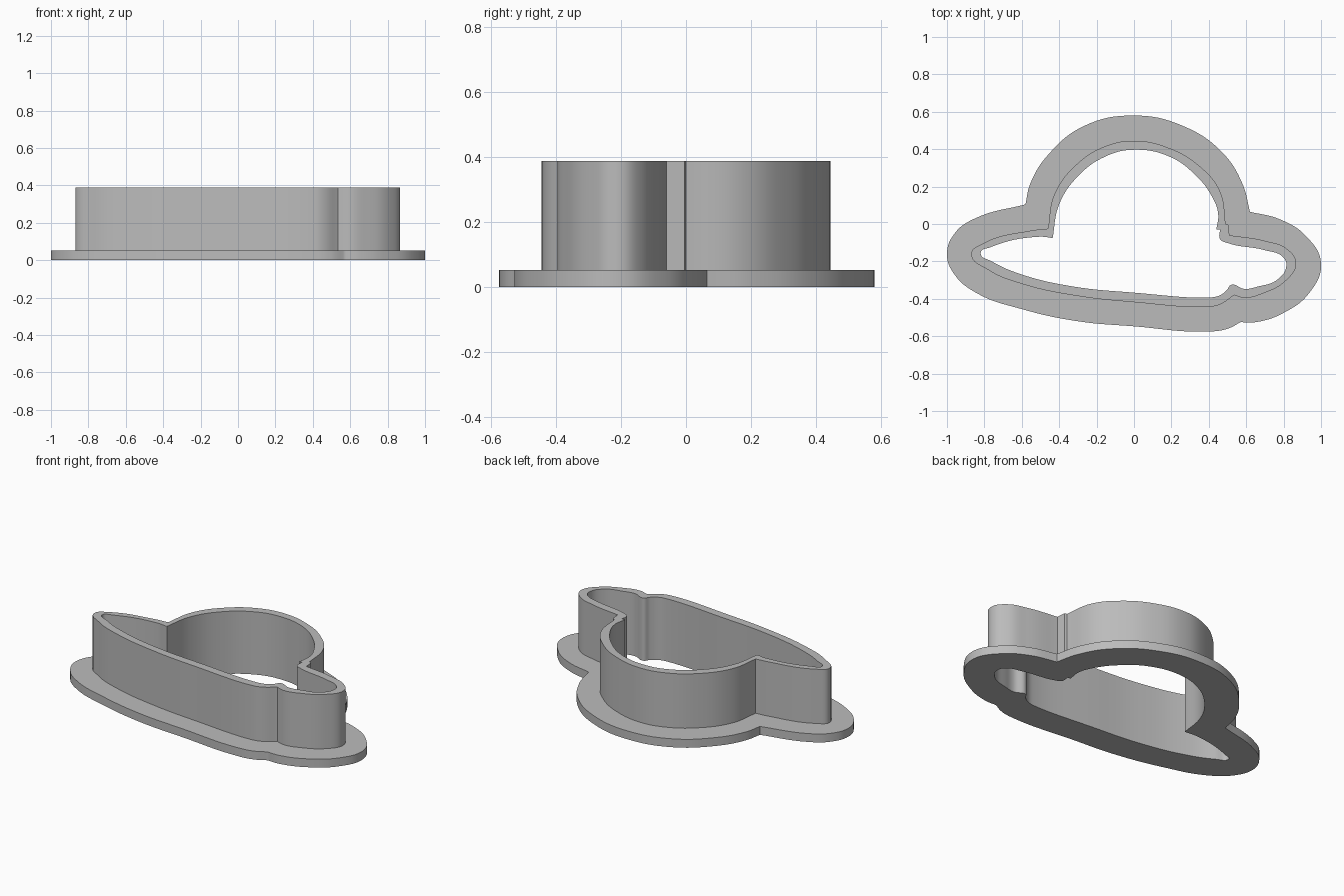
import bpy
import bmesh
import math

default_cube = bpy.data.objects.get("Cube")
if default_cube:
    bpy.data.objects.remove(default_cube, do_unlink=True)

FLANGE_HEIGHT = 0.052
TOTAL_HEIGHT = 0.388

# Hat outlines, clockwise from the crown; a trailing "corner" marks a sharp point
C = "corner"
flange_outline = [
    (0, .58), (.26, .525), (.47, .385), (.58, .215), (.62, .065, C),
    (.78, .025), (.92, -.065), (1, -.21), (.94, -.365), (.8, -.475),
    (.65, -.525), (.57, -.525, C), (.5, -.56), (.4, -.575), (0, -.547),
    (-.3, -.52), (-.6, -.455), (-.84, -.37), (-.96, -.27), (-1, -.16),
    (-.955, -.045), (-.85, .03), (-.58, .105, C), (-.555, .215),
    (-.455, .375), (-.265, .525)]

wall_outline = [
    (0, .445), (.19, .405), (.35, .31), (.46, .175), (.49, 0, C),
    (.505, -.005, C), (.51, -.06, C), (.7, -.09), (.82, -.135),
    (.867, -.21), (.815, -.3), (.68, -.375), (.59, -.395), (.535, -.38, C),
    (.46, -.43), (.4, -.443), (0, -.418), (-.3, -.385), (-.6, -.32),
    (-.78, -.245), (-.87, -.16), (-.81, -.105), (-.55, -.035),
    (-.46, -.025, C), (-.425, .16), (-.3, .325), (-.155, .415)]

cutting_outline = [
    (0, .397), (.19, .36), (.325, .265), (.415, .15), (.45, .055),
    (.44, -.03, C), (.46, -.03, C), (.46, -.08), (.495, -.1), (.7, -.14),
    (.795, -.175), (.815, -.22), (.77, -.295), (.66, -.335), (.59, -.347),
    (.52, -.325), (.495, -.355), (.455, -.383), (.4, -.393), (0, -.367),
    (-.32, -.335), (-.6, -.27), (-.76, -.2), (-.82, -.155), (-.77, -.125),
    (-.505, -.068), (-.435, -.075, C), (-.4, .105), (-.3, .255),
    (-.155, .36)]


def make_material(name, value):
    """Create one plain flat colour."""
    material = bpy.data.materials.new(name)
    material.use_nodes = True
    colour = (value, value, value, 1)
    material.diffuse_color = colour
    shader = material.node_tree.nodes["Principled BSDF"]
    shader.inputs["Base Color"].default_value = colour
    return material


def add_outline(curve, outline):
    """Add a closed smooth spline that breaks at the marked corners."""
    spline = curve.splines.new("BEZIER")
    spline.bezier_points.add(len(outline) - 1)
    spline.use_cyclic_u = True
    for point, (x, y, *corner) in zip(spline.bezier_points, outline):
        point.co = (x, y, 0)
        handle = "VECTOR" if corner else "AUTO"
        point.handle_left_type = handle
        point.handle_right_type = handle


def make_band(name, outside, inside, bottom, top, material):
    """Extrude the filled ring between two outlines."""
    curve = bpy.data.curves.new(name, "CURVE")
    curve.dimensions = "2D"
    curve.fill_mode = "BOTH"
    curve.resolution_u = 8
    curve.extrude = (top - bottom) / 2
    add_outline(curve, outside)
    add_outline(curve, inside)
    band = bpy.data.objects.new(name, curve)
    band.location.z = (top + bottom) / 2
    bpy.context.collection.objects.link(band)

    bpy.ops.object.select_all(action="DESELECT")
    band.select_set(True)
    bpy.context.view_layer.objects.active = band
    bpy.ops.object.convert(target="MESH")
    band = bpy.context.object

    # Join the caps to the sides and point every face outward
    mesh = bmesh.new()
    mesh.from_mesh(band.data)
    bmesh.ops.remove_doubles(mesh, verts=mesh.verts, dist=0.0001)
    bmesh.ops.recalc_face_normals(mesh, faces=mesh.faces)
    mesh.to_mesh(band.data)
    mesh.free()
    band.data.materials.clear()
    band.data.materials.append(material)
    bpy.ops.object.shade_smooth_by_angle(angle=math.radians(30))
    return band


grey = make_material("plain grey", 0.5)

# Wide base flange, then the thin upright wall standing on it
make_band("base_flange", flange_outline, cutting_outline,
          0, FLANGE_HEIGHT, grey)
make_band("cutter_wall", wall_outline, cutting_outline,
          FLANGE_HEIGHT, TOTAL_HEIGHT, grey)
